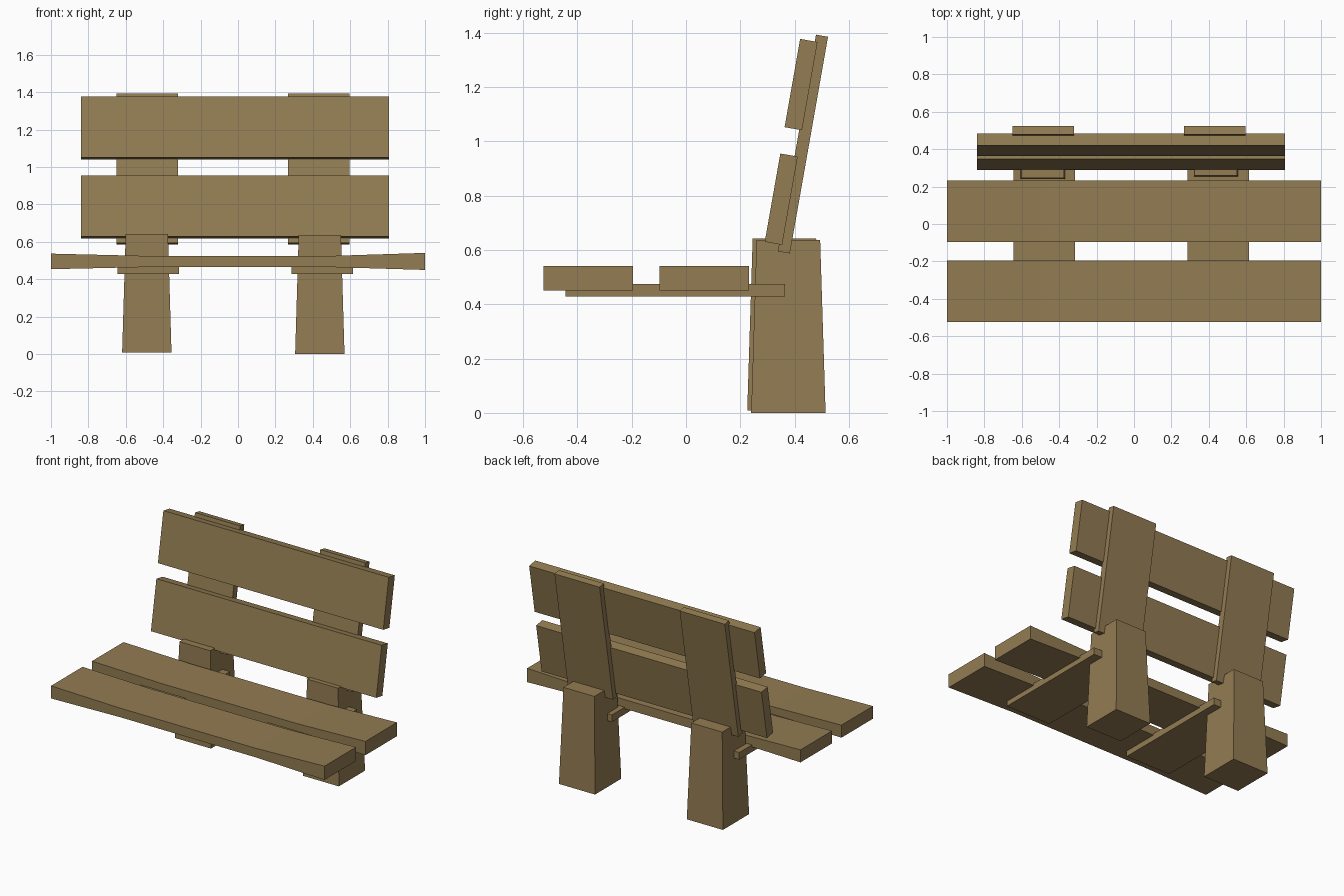
import bpy, bmesh, math
from mathutils import Vector, Matrix

if "Cube" in bpy.data.objects:
    bpy.data.objects.remove(bpy.data.objects["Cube"])

wood = bpy.data.materials.new("brown wood")
wood.diffuse_color = (0.29, 0.2, 0.085, 1)
wood.use_nodes = True
wood.node_tree.nodes["Principled BSDF"].inputs["Base Color"].default_value = wood.diffuse_color


def finish(bm, name):
    bmesh.ops.recalc_face_normals(bm, faces=bm.faces)
    mesh = bpy.data.meshes.new(name)
    bm.to_mesh(mesh)
    bm.free()
    mesh.materials.append(wood)
    obj = bpy.data.objects.new(name, mesh)
    bpy.context.collection.objects.link(obj)
    return obj


def loft(name, rings):
    """Skin a row of four-cornered rings and cap both ends."""
    bm = bmesh.new()
    rows = [[bm.verts.new(p) for p in ring] for ring in rings]
    for a, b in zip(rows, rows[1:]):
        for i in range(4):
            j = (i + 1) % 4
            bm.faces.new((a[i], a[j], b[j], b[i]))
    bm.faces.new(rows[0])
    bm.faces.new(rows[-1])
    return finish(bm, name)


def x_ring(x, y0, y1, z0, z1):
    return [(x, y0, z0), (x, y1, z0), (x, y1, z1), (x, y0, z1)]


def z_ring(z, x0, x1, y0, y1):
    return [(x0, y0, z), (x1, y0, z), (x1, y1, z), (x0, y1, z)]


def leaning_board(name, x0, x1, y, z, length, thick):
    """Board leaning back 10 degrees; (y, z) is its lower front edge."""
    up = Vector((0, math.sin(math.radians(10)), math.cos(math.radians(10))))
    back = Vector((0, up.z, -up.y))
    p = Vector((0, y, z))
    section = [p, p + back * thick, p + back * thick + up * length, p + up * length]
    return loft(name, [[q + Vector((x, 0, 0)) for q in section] for x in (x0, x1)])


# seat planks, slightly thicker towards the ends
for name, y0, y1 in (("front_seat_plank", -0.525, -0.195), ("back_seat_plank", -0.097, 0.232)):
    loft(name, [x_ring(-1, y0, y1, 0.454, 0.537), x_ring(-0.5, y0, y1, 0.465, 0.525),
                x_ring(0.5, y0, y1, 0.465, 0.525), x_ring(1, y0, y1, 0.45, 0.541)])

# backrest planks
leaning_board("lower_back_plank", -0.84, 0.808, 0.29, 0.63, 0.33, 0.065)
leaning_board("upper_back_plank", -0.84, 0.808, 0.363, 1.052, 0.33, 0.065)

# uprights, seat bearers and tapered legs
for side, xu, xb, xl, yl, z0, z1 in (("left", -0.65, -0.645, -0.4875, 0.3625, 0.008, 0.642),
                                     ("right", 0.266, 0.286, 0.4375, 0.377, 0.0, 0.636)):
    leaning_board(side + "_back_upright", xu, xu + 0.33, 0.338, 0.595, 0.81, 0.045)
    loft(side + "_seat_bearer", [x_ring(x, -0.443, 0.365, 0.428, 0.475) for x in (xb, xb + 0.33)])
    loft(side + "_leg", [z_ring(z0, xl - 0.132, xl + 0.132, yl - 0.137, yl + 0.137),
                         z_ring(z1, xl - 0.113, xl + 0.113, yl - 0.117, yl + 0.117)])
